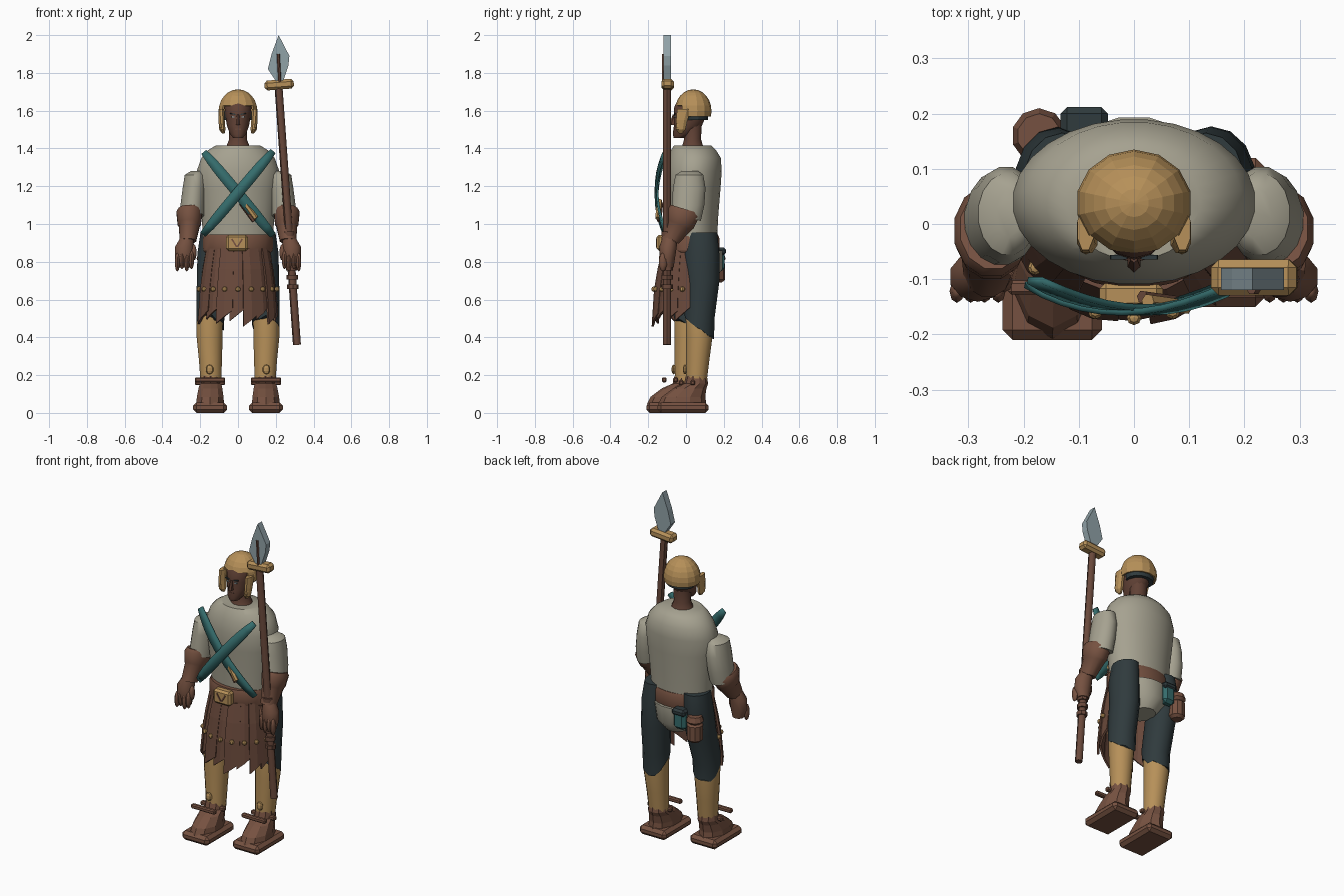
import bpy, bmesh, math, random
from mathutils import Vector, Matrix

random.seed(4)
cube = bpy.data.objects.get("Cube")
if cube:
    bpy.data.objects.remove(cube, do_unlink=True)


def material(name, r, g, b):
    m = bpy.data.materials.new(name)
    m.use_nodes = True
    m.diffuse_color = (r, g, b, 1)
    m.node_tree.nodes["Principled BSDF"].inputs["Base Color"].default_value = (r, g, b, 1)
    return m


CREAM = material("cream cloth", .38, .36, .28)
GOLD = material("gold", .47, .28, .10)
LEATHER = material("leather", .18, .083, .052)
BROWN = material("dark leather", .14, .065, .043)
SKIN = material("skin", .12, .054, .036)
DARK = material("dark cloth", .029, .043, .047)
TEAL = material("teal cloth", .035, .15, .15)
STEEL = material("steel", .28, .36, .39)


def finish(bm, name, mat, smooth=None, solid=0):
    bmesh.ops.recalc_face_normals(bm, faces=bm.faces)
    me = bpy.data.meshes.new(name)
    bm.to_mesh(me)
    bm.free()
    me.materials.append(mat)
    if smooth:
        me.polygons.foreach_set("use_smooth", [True] * len(me.polygons))
        me.set_sharp_from_angle(angle=math.radians(smooth))
    ob = bpy.data.objects.new(name, me)
    bpy.context.collection.objects.link(ob)
    if solid:
        mod = ob.modifiers.new("thickness", "SOLIDIFY")
        mod.thickness = solid
        mod.offset = 0
    return ob


def loft(name, mat, rings, n=16, smooth=45, jag=0):
    """Rings are (cx, cy, z, rx, ry[, tilt]); tilt slopes the ring along y."""
    bm = bmesh.new()
    loops = []
    for i, (cx, cy, z, rx, ry, *tilt) in enumerate(rings):
        loop = []
        for k in range(n):
            a = math.tau * (k + .5) / n
            y = ry * math.sin(a)
            dz = (tilt[0] if tilt else 0) * y
            if jag and i == len(rings) - 1:
                dz += random.uniform(-jag, jag)
            loop.append(bm.verts.new((cx + rx * math.cos(a), cy + y, z + dz)))
        loops.append(loop)
    for lo, hi in zip(loops, loops[1:]):
        for k in range(n):
            j = (k + 1) % n
            bm.faces.new((lo[k], lo[j], hi[j], hi[k]))
    bm.faces.new(loops[0])
    bm.faces.new(loops[-1])
    return finish(bm, name, mat, smooth)


def box(name, mat, loc, size, bevel=0, tilt=0):
    bm = bmesh.new()
    bmesh.ops.create_cube(bm, size=1)
    bmesh.ops.scale(bm, vec=size, verts=bm.verts)
    if bevel:
        bmesh.ops.bevel(bm, geom=bm.edges[:], offset=bevel, segments=1, affect="EDGES")
    bmesh.ops.transform(bm, matrix=Matrix.Translation(loc) @ Matrix.Rotation(tilt, 4, "Y"), verts=bm.verts)
    return finish(bm, name, mat)


def ball(name, mat, loc, radii, smooth=60, n=10):
    bm = bmesh.new()
    bmesh.ops.create_uvsphere(bm, u_segments=n, v_segments=n // 2 + 1, radius=1)
    bmesh.ops.scale(bm, vec=radii, verts=bm.verts)
    bmesh.ops.translate(bm, vec=loc, verts=bm.verts)
    return finish(bm, name, mat, smooth)


def rod(name, mat, a, b, r, n=8):
    a, b = Vector(a), Vector(b)
    bm = bmesh.new()
    bmesh.ops.create_cone(bm, cap_ends=True, segments=n, radius1=r, radius2=r, depth=(b - a).length)
    rot = (b - a).to_track_quat("Z", "Y").to_matrix().to_4x4()
    bmesh.ops.transform(bm, matrix=Matrix.Translation((a + b) / 2) @ rot, verts=bm.verts)
    return finish(bm, name, mat, 45)


# Torso, belt and hips
loft("tunic", CREAM, [(0, .04, .92, .185, .125), (0, .04, 1.05, .195, .132), (0, .04, 1.18, .21, .143),
     (0, .04, 1.28, .22, .15), (0, .045, 1.35, .195, .14), (0, .04, 1.39, .16, .12), (0, .035, 1.415, .12, .1)], 28)
loft("belt", LEATHER, [(0, .03, .84, .175, .14), (0, .03, .86, .186, .148), (0, .03, .925, .186, .148),
     (0, .03, .945, .178, .14)], 24, 25)
loft("loincloth", CREAM, [(0, .07, .7, .07, .08), (0, .075, .76, .12, .12), (0, .07, .86, .15, .125)], 16)
box("buckle", GOLD, (-.005, -.13, .9), (.115, .05, .085), .012)
for s in (-1, 1):
    box("buckle_mark", LEATHER, (-.005 + s * .015, -.156, .9), (.008, .006, .05), 0, s * .55)

# Head and helmet
loft("neck", SKIN, [(0, .035, 1.38, .075, .07), (0, .035, 1.42, .06, .055), (0, .035, 1.45, .048, .046),
     (0, .035, 1.53, .05, .05)], 12)
loft("head", SKIN, [(0, -.035, 1.455, .025, .03), (0, -.02, 1.475, .043, .05), (0, .01, 1.52, .06, .074),
     (0, .02, 1.57, .068, .085), (0, .025, 1.62, .073, .087), (0, .03, 1.67, .055, .065)], 14)
loft("nose", SKIN, [(0, -.066, 1.525, .014, .022), (0, -.066, 1.535, .012, .02), (0, -.06, 1.58, .007, .01)], 6)
box("mouth", BROWN, (0, -.062, 1.502), (.03, .008, .007))
for s in (-1, 1):
    box("eye", STEEL, (s * .027, -.059, 1.567), (.016, .008, .006), 0, -s * .15)
    box("eyebrow", DARK, (s * .028, -.06, 1.583), (.03, .008, .006), 0, -s * .2)
    loft("cheek_guard", GOLD, [(s * .078, -.028, 1.48, .008, .01), (s * .083, -.028, 1.5, .018, .027),
         (s * .087, -.022, 1.55, .018, .033), (s * .088, -.01, 1.61, .016, .04)], 8, None)
    ball("ear_ring", GOLD, (s * .087, -.04, 1.52), (.014, .016, .02), None, 8)
loft("head_band", DARK, [(0, .05, 1.55, .08, .066), (0, .05, 1.595, .088, .07)], 14, 30)

bm = bmesh.new()
bmesh.ops.create_uvsphere(bm, u_segments=14, v_segments=12, radius=1)
bmesh.ops.scale(bm, vec=(.1, .092, .11), verts=bm.verts)
bmesh.ops.translate(bm, vec=(0, .038, 1.598), verts=bm.verts)
open_faces = []
for f in bm.faces:
    c = f.calc_center_median()
    if c.z < 1.573 or (c.y < -.02 and abs(c.x) < .065 and c.z < 1.635):
        open_faces.append(f)
bmesh.ops.delete(bm, geom=open_faces, context="FACES")
finish(bm, "helmet", GOLD, None, .01)

# Arms, legs and boots; the right leg stands further forward
for s, side in ((1, "left"), (-1, "right")):
    loft(side + "_sleeve", CREAM, [(s * .22, .02, 1.28, .03, .045), (s * .228, .018, 1.26, .055, .075),
         (s * .232, .017, 1.19, .062, .088), (s * .24, .012, 1.1, .066, .087),
         (s * .245, 0, 1.04, .066, .08, -.3)], 16)
    loft(side + "_forearm", LEATHER, [(s * .255, -.008, 1.08, .062, .075, -.3), (s * .258, -.012, 1.06, .07, .085, -.3),
         (s * .258, -.03, 1.0, .064, .072, -.35), (s * .258, -.035, .99, .057, .066, -.35),
         (s * .265, -.085, .91, .045, .048, -.3)], 12)
    loft(side + "_hand", LEATHER, [(s * .27, -.085, .93, .036, .04), (s * .283, -.095, .88, .052, .046),
         (s * .285, -.098, .82, .05, .04), (s * .283, -.095, .77, .034, .03)], 10)
    for k in range(4):
        x = .246 + k * .025
        ball(side + "_finger", LEATHER, (s * x, -.122, .81 - .012 * (k % 2)), (.014, .022, .05), 60, 8)
    ball(side + "_thumb", LEATHER, (s * .235, -.105, .85), (.016, .02, .045), 60, 8)

    d = .03 * s
    loft(side + "_trouser", DARK, [(s * .13, .08, .955, .07, .085), (s * .138, .08, .85, .078, .096),
         (s * .14, .07 + d / 2, .7, .08, .092), (s * .146, .042 + d, .54, .076, .08, -.4),
         (s * .147, .04 + d, .46, .075, .078, -.7)], 14, 50, .022)
    loft(side + "_greave", GOLD, [(s * .148, .04 + d, .56, .066, .068), (s * .15, .04 + d, .5, .071, .073),
         (s * .15, .04 + d, .4, .07, .071), (s * .146, .032 + d, .28, .062, .063),
         (s * .143, .025 + d, .16, .056, .055)], 16)
    ball(side + "_greave_stud", GOLD, (s * .15, -.035 + d, .23), (.021, .012, .026), None, 8)
    c = d - .045
    box(side + "_sole", LEATHER, (s * .148, c, .028), (.18, .27, .056), .018)
    loft(side + "_boot", LEATHER, [(s * .148, c - .005, .045, .078, .128), (s * .147, c + .002, .085, .074, .115),
         (s * .146, c + .035, .13, .066, .088), (s * .145, c + .068, .155, .06, .064),
         (s * .145, c + .07, .195, .056, .056)], 10, None)
    for y, z in ((-.04, .175), (.05, .16)):
        box(side + "_boot_strap", LEATHER, (s * .148, c + y, z), (.16, .026, .026), .006)

# Front skirt of ragged leather strips with studs
STRIPS = 9
for k in range(STRIPS):
    mid = math.radians(192 + 156 * k / (STRIPS - 1))
    half = math.radians(12)
    end = .56 - .03 * (k % 2) - random.uniform(0, .02)
    bm = bmesh.new()
    rows = []
    for z, rx, ry in ((.87, .165, .135), (.76, .185, .16), (.65, .2, .178), (end, .212, .19)):
        row = []
        for j in (-1, 0, 1):
            a = mid + j * half
            bulge = 1 + .04 * (k % 2) - .03 * (j == 1)
            drop = (.02 - .035 * j) if z == end else 0
            row.append(bm.verts.new((rx * bulge * math.cos(a), .02 + ry * bulge * math.sin(a), z - drop)))
        rows.append(row)
    for lo, hi in zip(rows, rows[1:]):
        for j in range(2):
            bm.faces.new((lo[j], lo[j + 1], hi[j + 1], hi[j]))
    finish(bm, "skirt_strip", BROWN, None, .012)
    ball("skirt_stud", GOLD, (.21 * math.cos(mid), .02 + .19 * math.sin(mid), .655), (.014, .014, .014), None, 8)


# Crossed chest sashes
def sash(name, top, bottom, front):
    bm = bmesh.new()
    a, b = Vector(top), Vector(bottom)
    across = (b - a).normalized().orthogonal()
    pairs = []
    for i in range(11):
        t = i / 10
        p = a.lerp(b, t)
        y = front + .2 * (t - .5) ** 2
        w = .029 - .012 * abs(2 * t - 1) ** 4
        pairs.append([bm.verts.new((p.x + q * across.x * w, y, p.y + q * across.y * w)) for q in (-1, 1)])
    for p, q in zip(pairs, pairs[1:]):
        bm.faces.new((p[0], p[1], q[1], q[0]))
    finish(bm, name, TEAL, 40, .012)


sash("sash_right_shoulder", (-.18, 1.38), (.185, .94), -.152)
sash("sash_left_shoulder", (.185, 1.385), (-.185, .945), -.16)
rod("dagger_grip", GOLD, (.025, -.14, 1.125), (.095, -.15, 1.03), .014, 6)
rod("dagger_sheath", BROWN, (.015, -.132, 1.11), (.085, -.142, 1.015), .012, 6)

# Pouches on the back of the belt
loft("round_pouch", LEATHER, [(-.172, .16, .69, .03, .03), (-.172, .16, .705, .046, .046), (-.172, .16, .79, .046, .046),
     (-.172, .16, .8, .036, .036), (-.172, .16, .815, .05, .05), (-.172, .16, .845, .04, .04)], 10, 30)
box("teal_pouch", TEAL, (-.09, .175, .81), (.08, .06, .12), .018)
box("pouch_flap", DARK, (-.09, .18, .855), (.086, .064, .04), .012)

# Spear
foot, head = Vector((.312, -.1, .36)), Vector((.212, -.1, 1.76))
rod("spear_shaft", BROWN, foot, head, .021)
for t in (.22, .255, .29, .42):
    p = foot.lerp(head, t)
    rod("spear_ring", BROWN, p - Vector((0, 0, .012)), p + Vector((0, 0, .012)), .03)
box("spear_guard", GOLD, (.218, -.097, 1.738), (.155, .065, .052), .014, -.077)
rod("blade_core", BROWN, (.222, -.12, 1.74), (.213, -.12, 1.9), .008, 6)
outline = [(.205, 1.75), (.158, 1.82), (.178, 1.9), (.215, 2.0), (.272, 1.89), (.267, 1.84), (.237, 1.75)]
bm = bmesh.new()
blade = bm.faces.new([bm.verts.new((x, -.12, z)) for x, z in outline])
back = bmesh.ops.extrude_face_region(bm, geom=[blade])["geom"]
bmesh.ops.translate(bm, vec=(0, .04, 0), verts=[v for v in back if isinstance(v, bmesh.types.BMVert)])
finish(bm, "spear_blade", STEEL)
